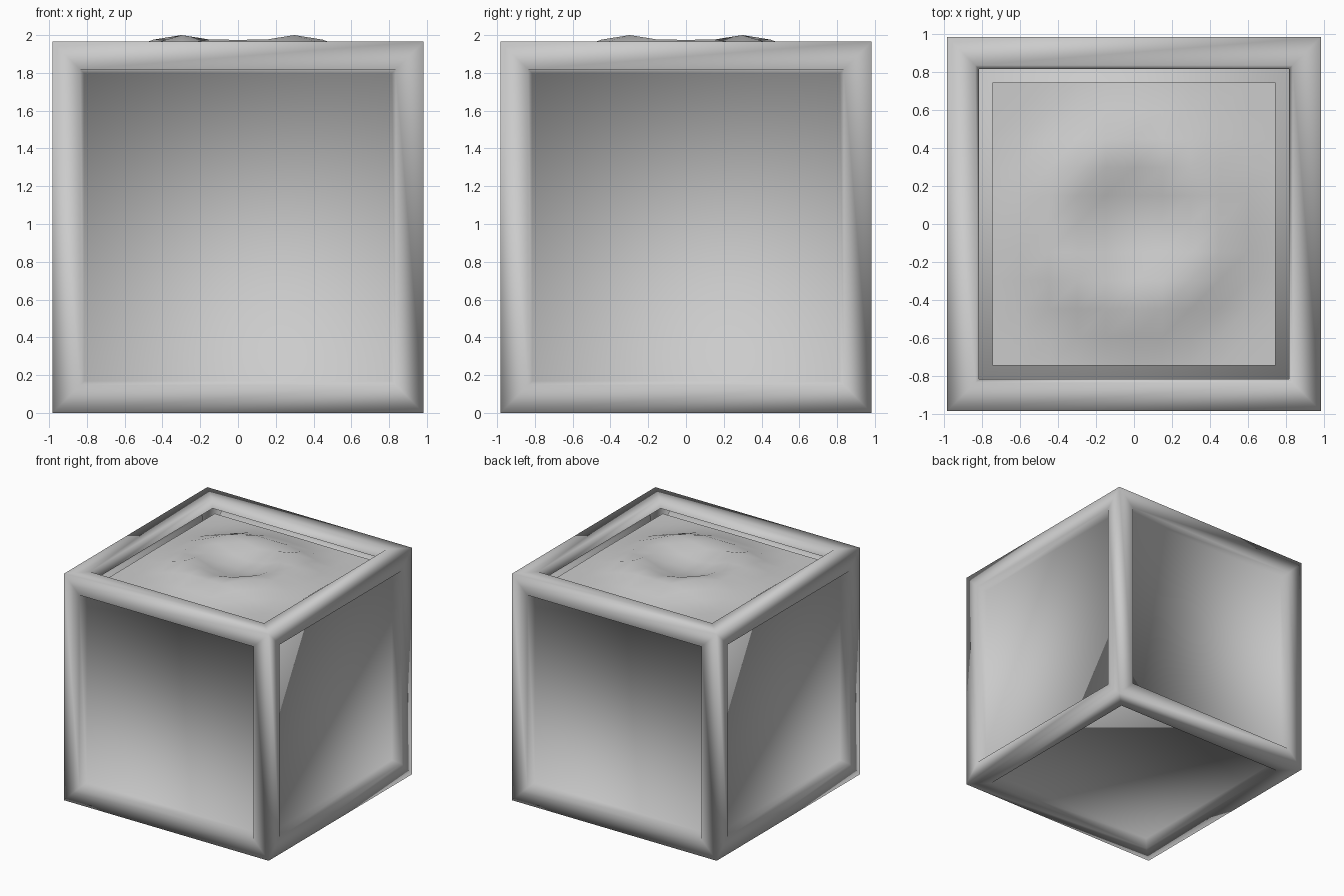
import bpy, bmesh, math
from mathutils import Matrix

if "Cube" in bpy.data.objects:
    bpy.data.objects.remove(bpy.data.objects["Cube"])

HALF = 0.983      # half the block's width
RIM = 0.775       # inner edge of the raised border
FLOOR = 0.745     # edge of the recessed panel
DEPTH = 0.075     # recess depth


def add_object(name, bm):
    for f in bm.faces:
        f.smooth = True
    mesh = bpy.data.meshes.new(name)
    bm.to_mesh(mesh)
    bm.free()
    ob = bpy.data.objects.new(name, mesh)
    bpy.context.collection.objects.link(ob)
    return ob


# Block with a raised border and a recessed panel on every side
bm = bmesh.new()
bmesh.ops.create_cube(bm, size=2 * HALF, matrix=Matrix.Translation((0, 0, HALF)))
panels = bm.faces[:]
bmesh.ops.inset_individual(bm, faces=panels, thickness=HALF - RIM)
bmesh.ops.inset_individual(bm, faces=panels, thickness=RIM - FLOOR)
for f in panels:
    n = f.normal.copy()
    bmesh.ops.translate(bm, verts=f.verts, vec=-n * DEPTH)
# The top panel is replaced by the rippled one
top = [f for f in panels if f.calc_center_median().z > HALF * 1.5]
bmesh.ops.delete(bm, geom=top, context='FACES_ONLY')
add_object("block_frame", bm)

# Top panel with a ring-shaped swell, highest on the diagonals
bm = bmesh.new()
bmesh.ops.create_grid(bm, x_segments=10, y_segments=10, size=FLOOR)
base = 2 * HALF - DEPTH
peak = 2.0 - base
for v in bm.verts:
    r = math.hypot(v.co.x, v.co.y)
    a = math.atan2(v.co.y, v.co.x)
    height = peak * (0.905 - 0.1 * math.cos(4 * a))
    v.co.z = base + height * math.exp(-((r - 0.41) / 0.18) ** 2)
add_object("top_panel", bm)
